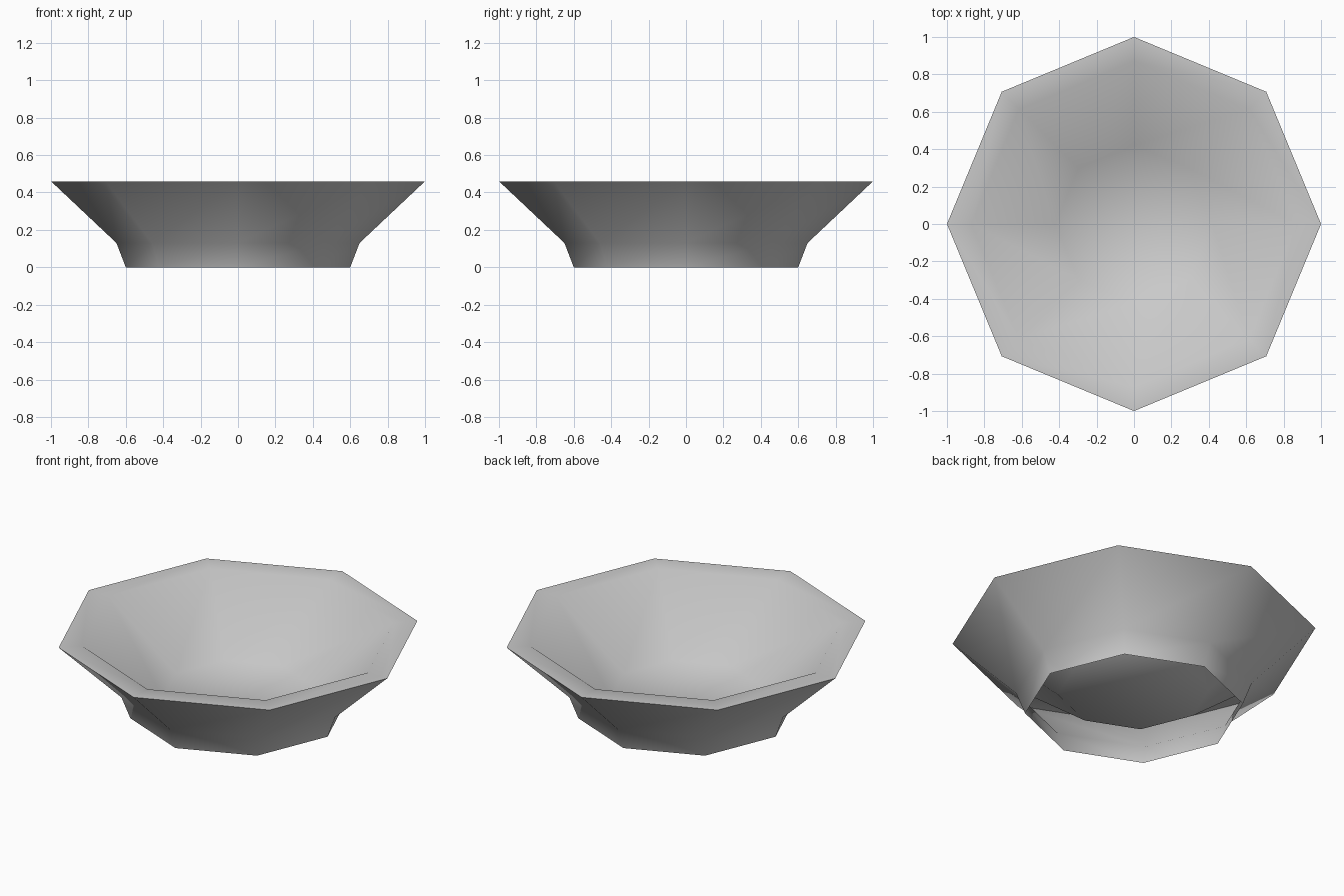
import bpy, bmesh, math

cube = bpy.data.objects.get("Cube")
if cube:
    bpy.data.objects.remove(cube, do_unlink=True)

SIDES = 8

# Plain grey glaze
GREY = (0.6, 0.6, 0.6, 1)
mat = bpy.data.materials.new("light grey")
mat.use_nodes = True
mat.diffuse_color = GREY
mat.node_tree.nodes["Principled BSDF"].inputs["Base Color"].default_value = GREY

# Radius and height: open foot, flared outside, flat lip, inner wall, floor
PROFILE = [(0.6, 0), (0.65, 0.13), (1, 0.46), (0.87, 0.46), (0.42, 0.11)]


def ring(bm, radius, z):
    angles = [math.tau * i / SIDES for i in range(SIDES)]
    return [bm.verts.new((radius * math.cos(a), radius * math.sin(a), z))
            for a in angles]


bm = bmesh.new()
rings = [ring(bm, r, z) for r, z in PROFILE]
for low, high in zip(rings, rings[1:]):
    for i in range(SIDES):
        j = (i + 1) % SIDES
        bm.faces.new((low[i], low[j], high[j], high[i]))
bm.faces.new(rings[-1])

mesh = bpy.data.meshes.new("bowl")
bm.to_mesh(mesh)
bm.free()
mesh.materials.append(mat)
bowl = bpy.data.objects.new("bowl", mesh)
bpy.context.collection.objects.link(bowl)

# Smooth sides with a crisp outer rim
bpy.ops.object.select_all(action="DESELECT")
bowl.select_set(True)
bpy.context.view_layer.objects.active = bowl
bpy.ops.object.shade_smooth_by_angle(angle=math.radians(60))
